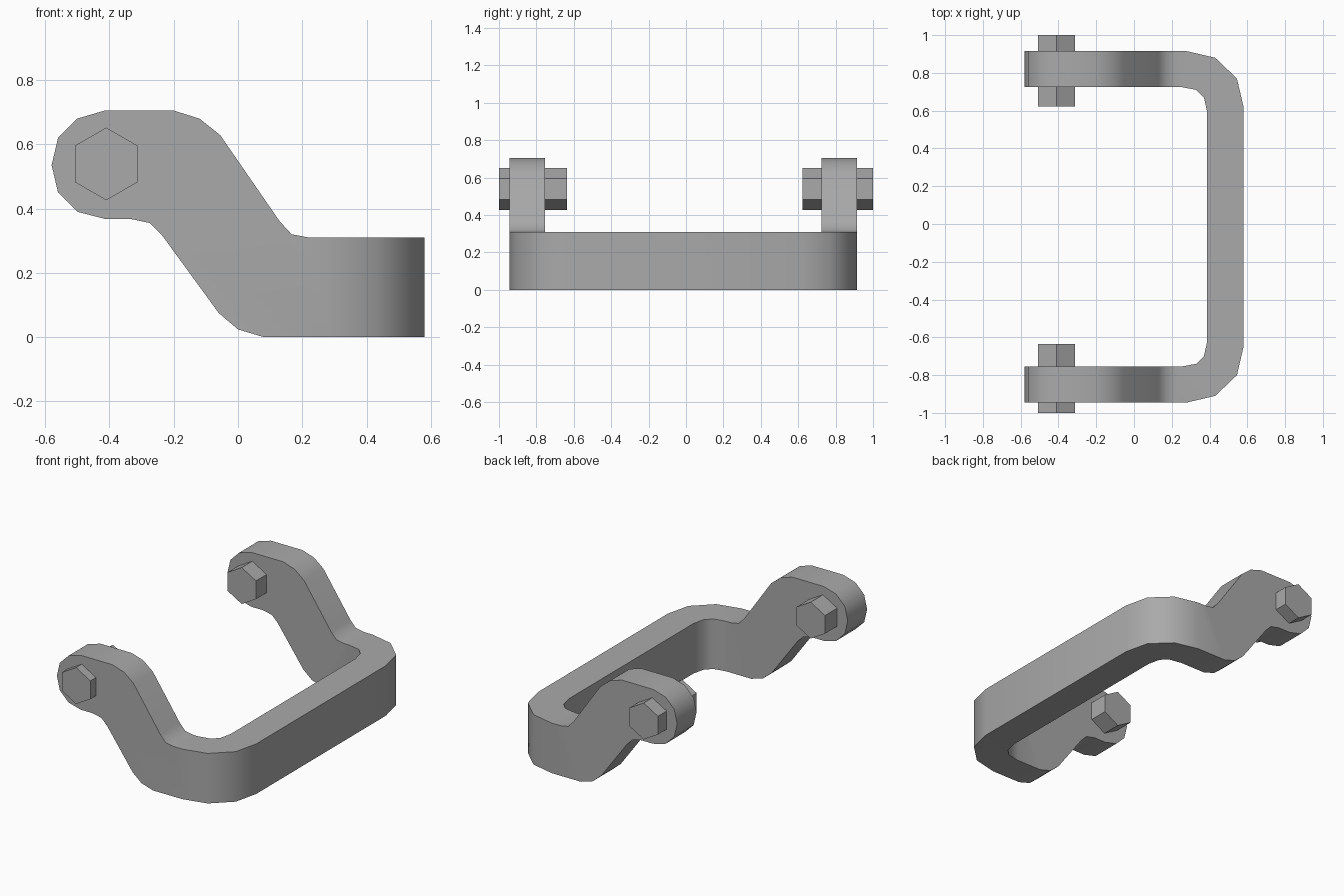
import bpy
import bmesh
from math import radians
from mathutils import Vector, Matrix

cube = bpy.data.objects.get("Cube")
if cube:
    bpy.data.objects.remove(cube, do_unlink=True)

grey = bpy.data.materials.new("steel grey")
grey.use_nodes = True
grey.diffuse_color = (0.4, 0.4, 0.4, 1)
grey.node_tree.nodes["Principled BSDF"].inputs["Base Color"].default_value = (0.4, 0.4, 0.4, 1)


def prism(name, points, offset):
    """Extrude a closed outline along an offset."""
    bm = bmesh.new()
    face = bm.faces.new([bm.verts.new(p) for p in points])
    moved = bmesh.ops.extrude_face_region(bm, geom=[face])["geom"]
    bmesh.ops.translate(bm, vec=offset,
                        verts=[v for v in moved if isinstance(v, bmesh.types.BMVert)])
    bmesh.ops.recalc_face_normals(bm, faces=bm.faces)
    mesh = bpy.data.meshes.new(name)
    bm.to_mesh(mesh)
    bm.free()
    mesh.materials.append(grey)
    obj = bpy.data.objects.new(name, mesh)
    bpy.context.collection.objects.link(obj)
    return obj


MID = -0.015  # y of the bracket's mirror plane

# Plan outline: U-shaped bar with rounded corners, mirrored about MID
outer = [(-0.8, 0.93), (0.28, 0.93), (0.43, 0.895), (0.545, 0.785), (0.58, 0.635)]
inner = [(0.387, 0.61), (0.37, 0.685), (0.33, 0.725), (0.25, 0.74), (-0.8, 0.74)]


def mirrored(pts):
    return [(x, -y) for x, y in reversed(pts)]


plan = outer + mirrored(outer) + mirrored(inner) + inner
bracket = prism("bracket", [(x, y + MID, -0.2) for x, y in plan], Vector((0, 0, 1.2)))

# Side outline: arms rise from the bar to rounded lugs
side = [(-0.58, 0.535), (-0.56, 0.62), (-0.5, 0.68), (-0.415, 0.705), (-0.2, 0.705),
        (-0.12, 0.68), (-0.055, 0.628), (0.13, 0.36), (0.167, 0.32), (0.22, 0.31),
        (0.8, 0.31), (0.8, 0), (0.08, 0), (0, 0.024), (-0.06, 0.075),
        (-0.235, 0.315), (-0.275, 0.355), (-0.335, 0.368), (-0.415, 0.368),
        (-0.5, 0.39), (-0.56, 0.45)]
cutter = prism("side_cutter", [(x, -1.2, z) for x, z in side], Vector((0, 2.4, 0)))
cutter.hide_render = True

cut = bracket.modifiers.new("side shape", "BOOLEAN")
cut.operation = "INTERSECT"
cut.solver = "EXACT"
cut.object = cutter
bpy.ops.object.select_all(action="DESELECT")
bracket.select_set(True)
bpy.context.view_layer.objects.active = bracket
bpy.ops.object.modifier_apply(modifier=cut.name)
bpy.data.objects.remove(cutter, do_unlink=True)
bpy.ops.object.shade_smooth_by_angle(angle=radians(40))

# Hexagonal bolts through both lugs
for name, start, end in (("front_bolt", -1.0, -0.635), ("back_bolt", 0.622, 1.0)):
    corners = [Matrix.Rotation(radians(60 * i), 3, "Y") @ Vector((0, 0, 0.113)) for i in range(6)]
    centre = Vector((-0.41, start, 0.539))
    prism(name, [c + centre for c in corners], Vector((0, end - start, 0)))
